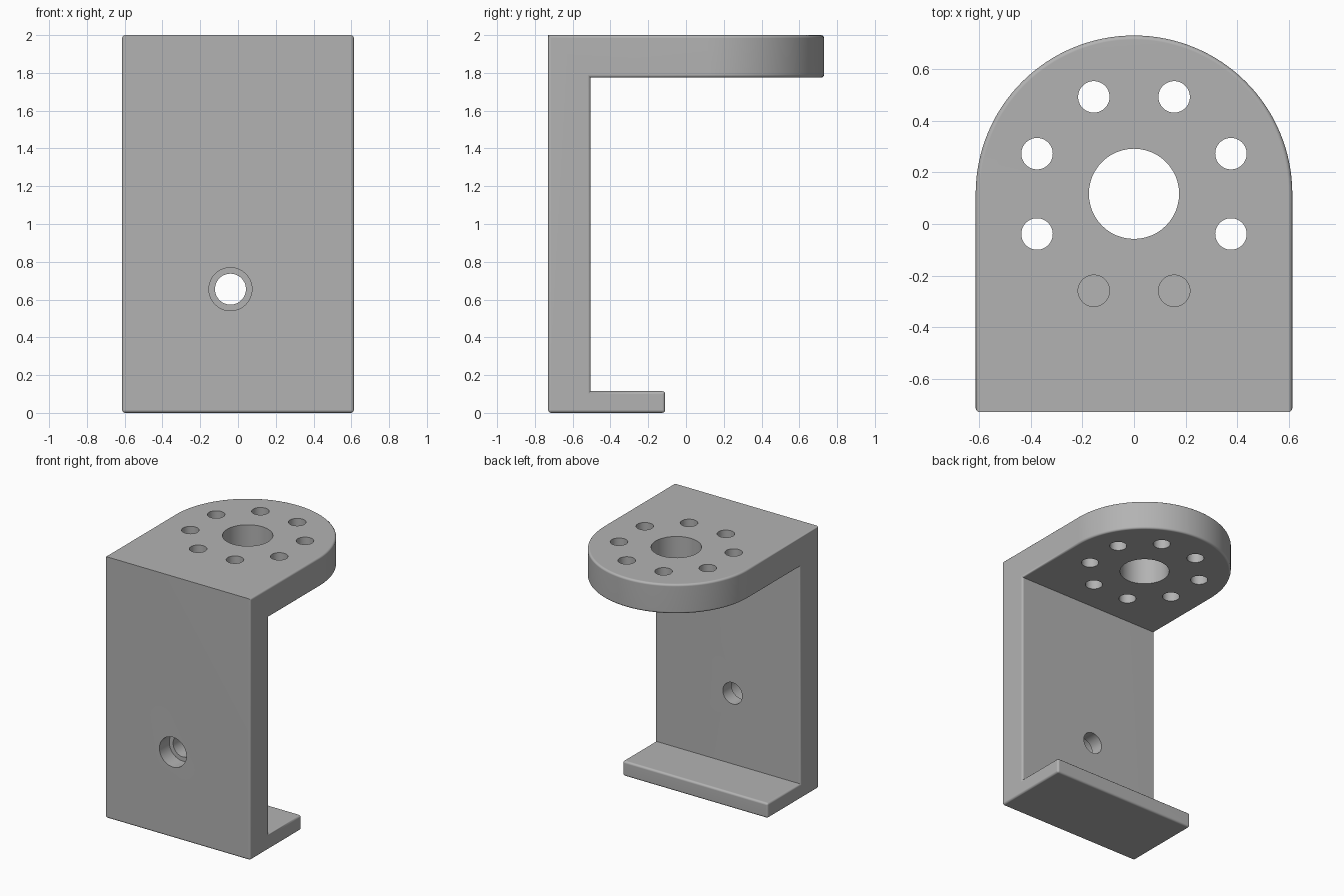
import bpy, bmesh, math
from mathutils import Matrix, Vector

if "Cube" in bpy.data.objects:
    bpy.data.objects.remove(bpy.data.objects["Cube"])

HALF_W, FRONT, WALL_BACK, FOOT_BACK = 0.614, -0.73, -0.505, -0.11
TOP, PLATE_BOTTOM, FOOT_TOP = 2.0, 1.775, 0.115
HUB_Y = 0.117
ROUND = 0.016

grey = bpy.data.materials.new("plain grey")
grey.use_nodes = True
grey.diffuse_color = (0.45, 0.45, 0.45, 1)
grey.node_tree.nodes["Principled BSDF"].inputs["Base Color"].default_value = grey.diffuse_color


def extrude(bm, face, offset):
    """Extrude a face by an offset and return the moved cap."""
    result = bmesh.ops.extrude_face_region(bm, geom=[face])["geom"]
    moved = [g for g in result if isinstance(g, bmesh.types.BMVert)]
    bmesh.ops.translate(bm, verts=moved, vec=offset)
    if face.is_valid:
        bm.faces.remove(face)
    return next(g for g in result if isinstance(g, bmesh.types.BMFace))


def make_cutter(name, radius, depth, location, axis="Z"):
    bm = bmesh.new()
    turn = Matrix.Rotation(math.pi / 2, 4, "X") if axis == "Y" else Matrix()
    bmesh.ops.create_cone(bm, cap_ends=True, segments=48, radius1=radius, radius2=radius,
                          depth=depth, matrix=Matrix.Translation(location) @ turn)
    mesh = bpy.data.meshes.new(name)
    bm.to_mesh(mesh)
    bm.free()
    mesh.materials.append(grey)
    obj = bpy.data.objects.new(name, mesh)
    bpy.context.collection.objects.link(obj)
    obj.hide_render = True
    return obj


# Round-ended top plate outline, with side points where the wall meets it
bm = bmesh.new()
STEPS = 64
arc = [(HALF_W * math.cos(math.pi * i / STEPS), HUB_Y + HALF_W * math.sin(math.pi * i / STEPS))
       for i in range(STEPS + 1)]
outline = [(-HALF_W, WALL_BACK), (-HALF_W, FRONT), (HALF_W, FRONT), (HALF_W, WALL_BACK)] + arc
upper = [bm.verts.new((x, y, TOP)) for x, y in outline]
lower = [bm.verts.new((x, y, PLATE_BOTTOM)) for x, y in outline]
bm.faces.new(upper)
for i in range(len(outline)):
    j = (i + 1) % len(outline)
    bm.faces.new((upper[i], lower[i], lower[j], upper[j]))
wall_base = bm.faces.new(lower[:4][::-1])
bm.faces.new([lower[0]] + lower[:2:-1])

# Upright wall, then the foot pushed out from its lower end
foot_block = extrude(bm, wall_base, Vector((0, 0, FOOT_TOP - PLATE_BOTTOM)))
extrude(bm, foot_block, Vector((0, 0, -FOOT_TOP)))
bm.normal_update()
foot_face = next(f for f in bm.faces if f.normal.y > 0.9 and f.calc_center_median().z < FOOT_TOP)
extrude(bm, foot_face, Vector((0, FOOT_BACK - WALL_BACK, 0)))
bmesh.ops.recalc_face_normals(bm, faces=bm.faces)
bmesh.ops.dissolve_limit(bm, angle_limit=math.radians(0.5), verts=bm.verts, edges=bm.edges)
bm.normal_update()


# Soften outer edges, leaving inner corners and the top front edge crisp
def is_soft(edge):
    top_front = all(v.co.z > TOP - 0.01 and v.co.y < FRONT + 0.01 for v in edge.verts)
    return edge.calc_face_angle_signed() > math.radians(30) and not top_front


bmesh.ops.bevel(bm, geom=[e for e in bm.edges if is_soft(e)], offset=ROUND,
                segments=3, profile=0.5, affect="EDGES", clamp_overlap=True)
mesh = bpy.data.meshes.new("mounting_bracket")
bm.to_mesh(mesh)
bm.free()
mesh.materials.append(grey)
bracket = bpy.data.objects.new("mounting_bracket", mesh)
bpy.context.collection.objects.link(bracket)

# Centre bore, ring of eight holes, and a counterbored screw hole in the wall
cutters = [make_cutter("centre_bore", 0.175, 0.6, (0, HUB_Y, 1.9))]
for i in range(8):
    a = math.radians(22.5 + 45 * i)
    spot = (0.407 * math.cos(a), HUB_Y + 0.407 * math.sin(a), 1.9)
    cutters.append(make_cutter("ring_hole", 0.061, 0.6, spot))
cutters.append(make_cutter("screw_hole", 0.082, 0.6, (-0.04, -0.65, 0.655), "Y"))
cutters.append(make_cutter("counterbore", 0.114, 0.24, (-0.04, FRONT, 0.655), "Y"))

bpy.ops.object.select_all(action="DESELECT")
bpy.context.view_layer.objects.active = bracket
bracket.select_set(True)
for cutter in cutters:
    cut = bracket.modifiers.new("cut", "BOOLEAN")
    cut.operation, cut.solver, cut.object = "DIFFERENCE", "EXACT", cutter
    bpy.ops.object.modifier_apply(modifier=cut.name)
    bpy.data.objects.remove(cutter)

bpy.ops.object.shade_smooth_by_angle(angle=math.radians(35))
weighted = bracket.modifiers.new("clean_shading", "WEIGHTED_NORMAL")
weighted.keep_sharp = True
